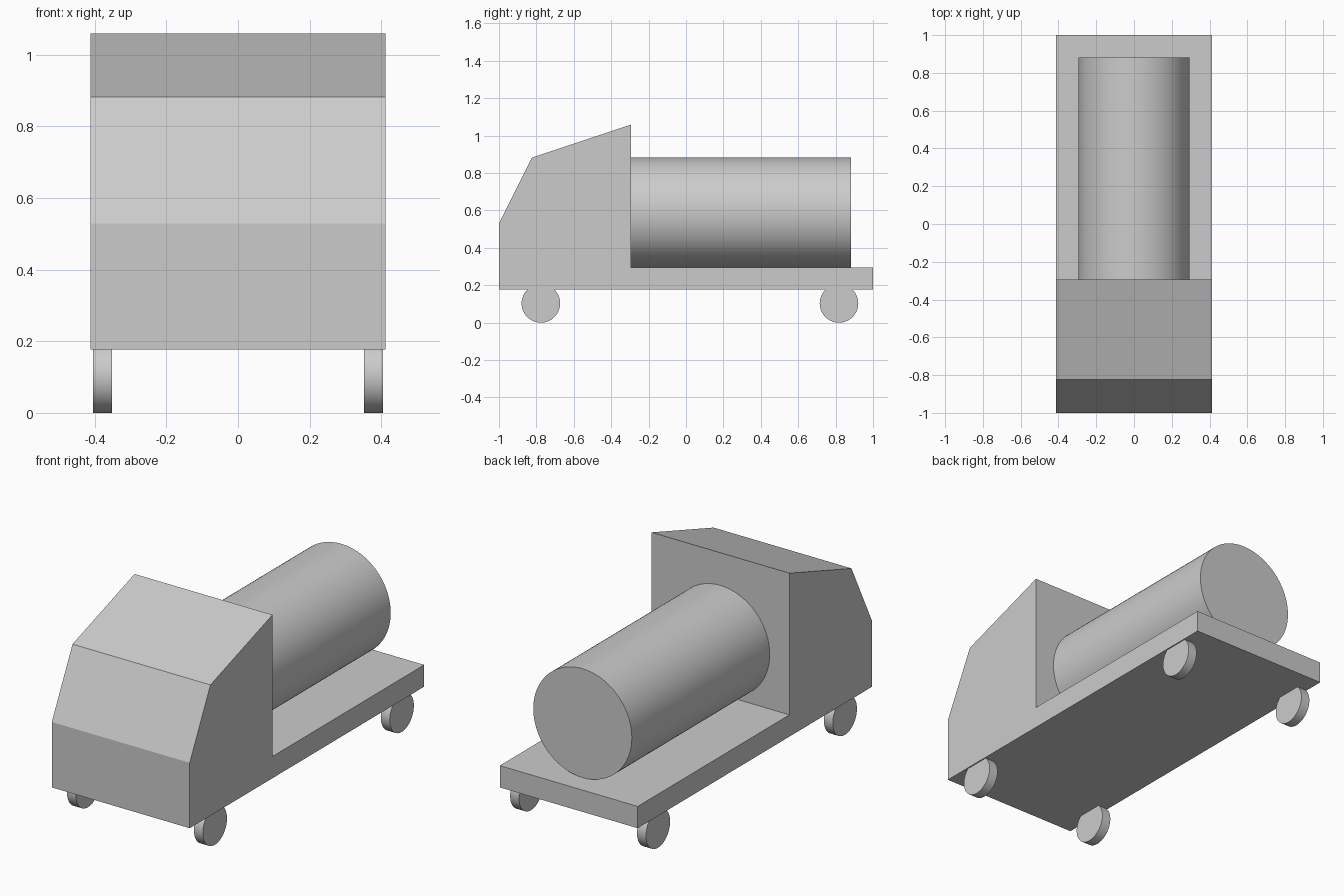
import bpy, bmesh, math

if "Cube" in bpy.data.objects:
    bpy.data.objects.remove(bpy.data.objects["Cube"])

U = 1 / 17  # grid unit: the truck is 34 units long


def extrude_profile(name, points, half_width):
    """Side profile (y, z) extruded across x."""
    bm = bmesh.new()
    face = bm.faces.new([bm.verts.new((-half_width, y, z)) for y, z in points])
    ext = bmesh.ops.extrude_face_region(bm, geom=[face])
    moved = [v for v in ext["geom"] if isinstance(v, bmesh.types.BMVert)]
    bmesh.ops.translate(bm, verts=moved, vec=(2 * half_width, 0, 0))
    bmesh.ops.recalc_face_normals(bm, faces=bm.faces)
    mesh = bpy.data.meshes.new(name)
    bm.to_mesh(mesh)
    bm.free()
    obj = bpy.data.objects.new(name, mesh)
    bpy.context.collection.objects.link(obj)
    return obj


def cylinder(name, radius, depth, location, rotation, sides=64):
    bpy.ops.mesh.primitive_cylinder_add(vertices=sides, radius=radius, depth=depth,
                                        location=location, rotation=rotation)
    obj = bpy.context.object
    obj.name = name
    bpy.ops.object.shade_smooth_by_angle(angle=math.radians(30))
    return obj


# Cab and flat bed in one profile
profile = [(-17, 3), (17, 3), (17, 5), (-5, 5), (-5, 18), (-14, 15), (-17, 9)]
extrude_profile("cab_and_bed", [(y * U, z * U) for y, z in profile], 7 * U)

# Tank lying on the bed against the cab
cylinder("tank", 5 * U, 20 * U, (0, 5 * U, 10 * U), (math.pi / 2, 0, 0), 96)

# Four wheels
R = 0.103
for end, y in (("front", -0.776), ("rear", 0.818)):
    for side, s in (("left", -1), ("right", 1)):
        cylinder(f"{end}_{side}_wheel", R, 0.053, (s * 0.379, y, R),
                 (0, math.pi / 2, 0))
